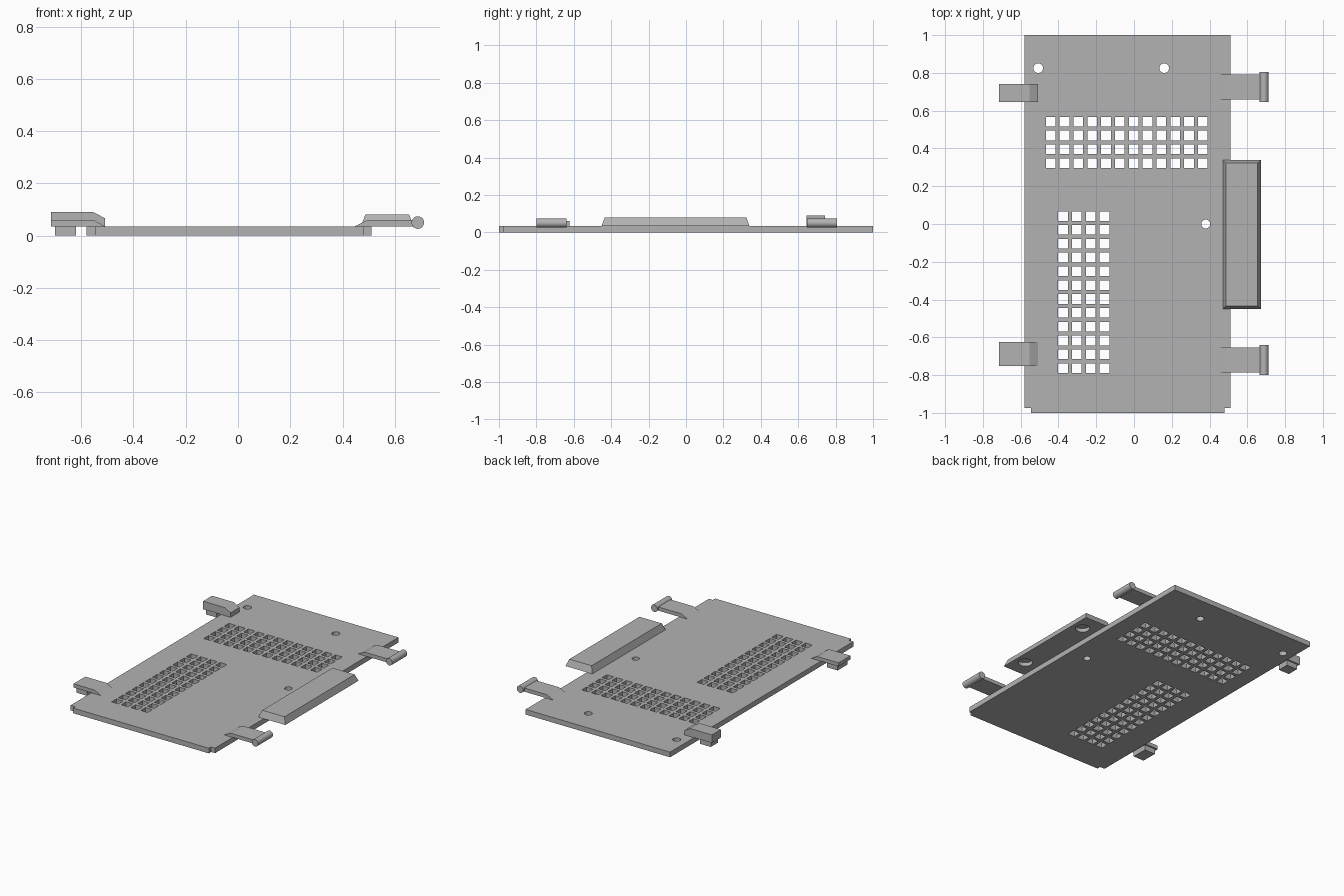
import bpy, bmesh, math
from mathutils import Matrix, Vector

cube = bpy.data.objects.get("Cube")
if cube:
    bpy.data.objects.remove(cube, do_unlink=True)

GREY = (0.45, 0.45, 0.45, 1)
metal = bpy.data.materials.new("plain grey")
metal.use_nodes = True
metal.diffuse_color = GREY
metal.node_tree.nodes["Principled BSDF"].inputs["Base Color"].default_value = GREY

T = 0.035  # plate thickness


def finish(name, bm):
    bmesh.ops.recalc_face_normals(bm, faces=bm.faces)
    mesh = bpy.data.meshes.new(name)
    bm.to_mesh(mesh)
    bm.free()
    mesh.materials.append(metal)
    obj = bpy.data.objects.new(name, mesh)
    bpy.context.collection.objects.link(obj)
    return obj


def extrude(name, points, offset):
    bm = bmesh.new()
    face = bm.faces.new([bm.verts.new(p) for p in points])
    new = bmesh.ops.extrude_face_region(bm, geom=[face])["geom"]
    moved = [v for v in new if isinstance(v, bmesh.types.BMVert)]
    bmesh.ops.translate(bm, verts=moved, vec=offset)
    return finish(name, bm)


def side_profile(name, outline, y0, y1):
    return extrude(name, [(x, y0, z) for x, z in outline], Vector((0, y1 - y0, 0)))


def add_box(bm, center, size):
    bmesh.ops.create_cube(bm, size=1, matrix=Matrix.Translation(center) @ Matrix.Diagonal((*size, 1)))


def add_cylinder(bm, center, radius, depth, sides, rotation=Matrix()):
    bmesh.ops.create_cone(bm, cap_ends=True, segments=sides, radius1=radius, radius2=radius,
                          depth=depth, matrix=Matrix.Translation(center) @ rotation)


def cut(obj, bm):
    cutter = finish("cutter", bm)
    cutter.hide_render = True
    mod = obj.modifiers.new("cut", "BOOLEAN")
    mod.operation, mod.solver, mod.object = "DIFFERENCE", "EXACT", cutter
    graph = bpy.context.evaluated_depsgraph_get()
    mesh = bpy.data.meshes.new_from_object(obj.evaluated_get(graph))
    obj.modifiers.clear()
    obj.data = mesh
    bpy.data.objects.remove(cutter, do_unlink=True)


# Plate with stepped front corners
outline = [(-0.58, 1), (-0.58, -0.975), (-0.545, -0.975), (-0.545, -1),
           (0.48, -1), (0.48, -0.975), (0.51, -0.975), (0.51, 1)]
plate = extrude("base_plate", [(x, y, 0) for x, y in outline], Vector((0, 0, T)))

# Two vent grids and three screw holes
PITCH = 0.0732
holes = bmesh.new()
for long in range(12):
    for short in range(4):
        add_box(holes, (-0.441 + long * PITCH, 0.542 - short * PITCH, T / 2), (0.051, 0.051, 0.2))
        add_box(holes, (-0.376 + short * PITCH, 0.042 - long * PITCH, T / 2), (0.051, 0.051, 0.2))
for x, y, r in [(-0.507, 0.825, 0.026), (0.16, 0.825, 0.026), (0.38, 0, 0.024)]:
    add_cylinder(holes, (x, y, T / 2), r, 0.2, 12)
cut(plate, holes)

# Side rail with sloped sides and two round recesses underneath
bm = bmesh.new()
add_box(bm, (0.571, -0.056, 0.0575), (0.202, 0.79, 0.045))
for v in bm.verts:
    if v.co.z > 0.06:
        v.co.x += math.copysign(0.017, 0.571 - v.co.x)
        v.co.y += math.copysign(0.017, -0.056 - v.co.y)
rail = finish("side_rail", bm)
recess = bmesh.new()
for y in (0.22, -0.33):
    add_cylinder(recess, (0.6, y, T), 0.045, 0.05, 16)
cut(rail, recess)

# Hinge arms with barrels on the left side
turn = Matrix.Rotation(math.pi / 2, 4, "X")
arm = [(0.445, T), (0.495, 0.06), (0.69, 0.06), (0.69, T)]
for end, y in (("rear", 0.726), ("front", -0.72)):
    side_profile(end + "_hinge_arm", arm, y - 0.066, y + 0.066)
    bm = bmesh.new()
    add_cylinder(bm, (0.688, y, 0.05), 0.024, 0.16, 24, turn)
    barrel = finish(end + "_hinge_barrel", bm)
    bpy.ops.object.select_all(action="DESELECT")
    barrel.select_set(True)
    bpy.context.view_layer.objects.active = barrel
    bpy.ops.object.shade_smooth_by_angle(angle=math.radians(35))

# Latch clips and their feet on the right side
clips = [("rear", 0.645, 0.742, [(-0.715, T), (-0.715, 0.09), (-0.553, 0.09), (-0.508, 0.066), (-0.508, T)]),
         ("front", -0.752, -0.624, [(-0.715, T), (-0.715, 0.06), (-0.553, 0.06), (-0.508, T)])]
for end, y0, y1, shape in clips:
    side_profile(end + "_latch_clip", shape, y0, y1)
    bm = bmesh.new()
    add_box(bm, (-0.66, (y0 + y1) / 2, T / 2), (0.08, y1 - y0 - 0.02, T))
    finish(end + "_latch_foot", bm)
